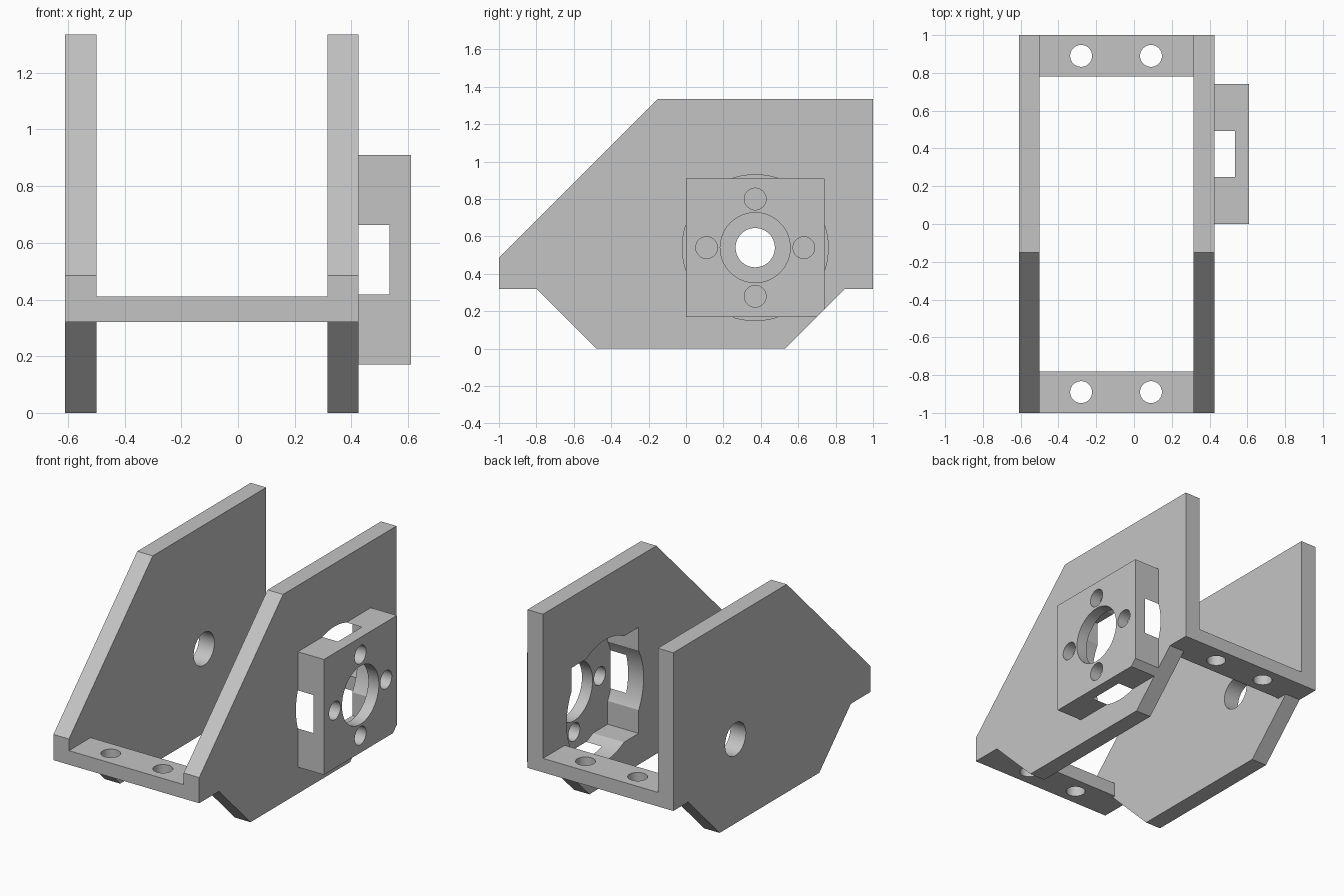
import bpy, bmesh, math
from mathutils import Matrix

if "Cube" in bpy.data.objects:
    bpy.data.objects.remove(bpy.data.objects["Cube"], do_unlink=True)

grey = bpy.data.materials.new("plain_grey")
grey.use_nodes = True
grey.diffuse_color = (0.55, 0.55, 0.55, 1)
grey.node_tree.nodes["Principled BSDF"].inputs["Base Color"].default_value = grey.diffuse_color

CY, CZ = 0.37, 0.54            # motor axis
OUTER, INNER, POCKET = 0.425, 0.315, 0.535


def make(name, bm):
    bmesh.ops.recalc_face_normals(bm, faces=bm.faces)
    mesh = bpy.data.meshes.new(name)
    bm.to_mesh(mesh)
    bm.free()
    mesh.materials.append(grey)
    obj = bpy.data.objects.new(name, mesh)
    bpy.context.collection.objects.link(obj)
    return obj


def slab(name, profile, x0, x1):
    """Extrude a (y, z) outline from x0 to x1."""
    bm = bmesh.new()
    face = bm.faces.new([bm.verts.new((x0, y, z)) for y, z in profile])
    ext = bmesh.ops.extrude_face_region(bm, geom=[face])["geom"]
    verts = [v for v in ext if isinstance(v, bmesh.types.BMVert)]
    bmesh.ops.translate(bm, verts=verts, vec=(x1 - x0, 0, 0))
    return make(name, bm)


def box(name, x0, x1, y0, y1, z0, z1):
    return slab(name, [(y0, z0), (y1, z0), (y1, z1), (y0, z1)], x0, x1)


def rod(centre, radius, length, axis="X"):
    bm = bmesh.new()
    turn = Matrix.Rotation(math.pi / 2, 4, "Y") if axis == "X" else Matrix()
    bmesh.ops.create_cone(bm, cap_ends=True, segments=64, radius1=radius, radius2=radius,
                          depth=length, matrix=Matrix.Translation(centre) @ turn)
    return make("cutter", bm)


def cut(obj, cutters):
    """Subtract each cutter, then remove it."""
    for cutter in cutters:
        mod = obj.modifiers.new("cut", "BOOLEAN")
        mod.operation, mod.solver, mod.object = "DIFFERENCE", "EXACT", cutter
        bpy.context.view_layer.objects.active = obj
        bpy.ops.object.modifier_apply(modifier=mod.name)
        bpy.data.objects.remove(cutter, do_unlink=True)


def pocket():
    """Round pocket with square corners for the motor body."""
    start, half = INNER - 0.1, 0.34
    return [rod(((start + POCKET) / 2, CY, CZ), 0.39, POCKET - start),
            box("cutter", start, POCKET, CY - half, CY + half, CZ - half, CZ + half)]


# Side plates
outline = [(-1, 0.32), (-0.8, 0.32), (-0.48, 0), (0.53, 0), (0.85, 0.32), (1, 0.32),
           (1, 1.335), (-0.15, 1.335), (-1, 0.485)]
motor_plate = slab("motor_side_plate", outline, INNER, OUTER)
cut(motor_plate, pocket())
plain_plate = slab("plain_side_plate", outline, -0.61, -0.5)
cut(plain_plate, [rod((-0.55, CY, CZ), 0.105, 0.4)])

# Cross bars with screw holes
bars = []
for name, y in (("front_cross_bar", -0.89), ("back_cross_bar", 0.89)):
    bar = box(name, -0.5, INNER, y - 0.11, y + 0.11, 0.32, 0.41)
    cut(bar, [rod((x, y, 0.365), 0.058, 0.4, "Z") for x in (-0.28, 0.09)])
    bars.append(bar)

# Motor housing, its lower back corner trimmed along the plate edge
housing = slab("motor_housing", [(0, 0.17), (0.7, 0.17), (0.74, 0.21), (0.74, 0.91), (0, 0.91)],
               OUTER, 0.61)
holes = [rod((0.6, CY, CZ), 0.187, 0.3)]
for dy, dz in ((1, 0), (-1, 0), (0, 1), (0, -1)):
    holes.append(rod((0.6, CY + 0.26 * dy, CZ + 0.26 * dz), 0.058, 0.3))
cut(housing, pocket() + holes)

# Smooth hole walls, crisp edges
bpy.ops.object.select_all(action="DESELECT")
for obj in [motor_plate, plain_plate, housing] + bars:
    obj.select_set(True)
bpy.context.view_layer.objects.active = housing
bpy.ops.object.shade_smooth_by_angle(angle=math.radians(30))
